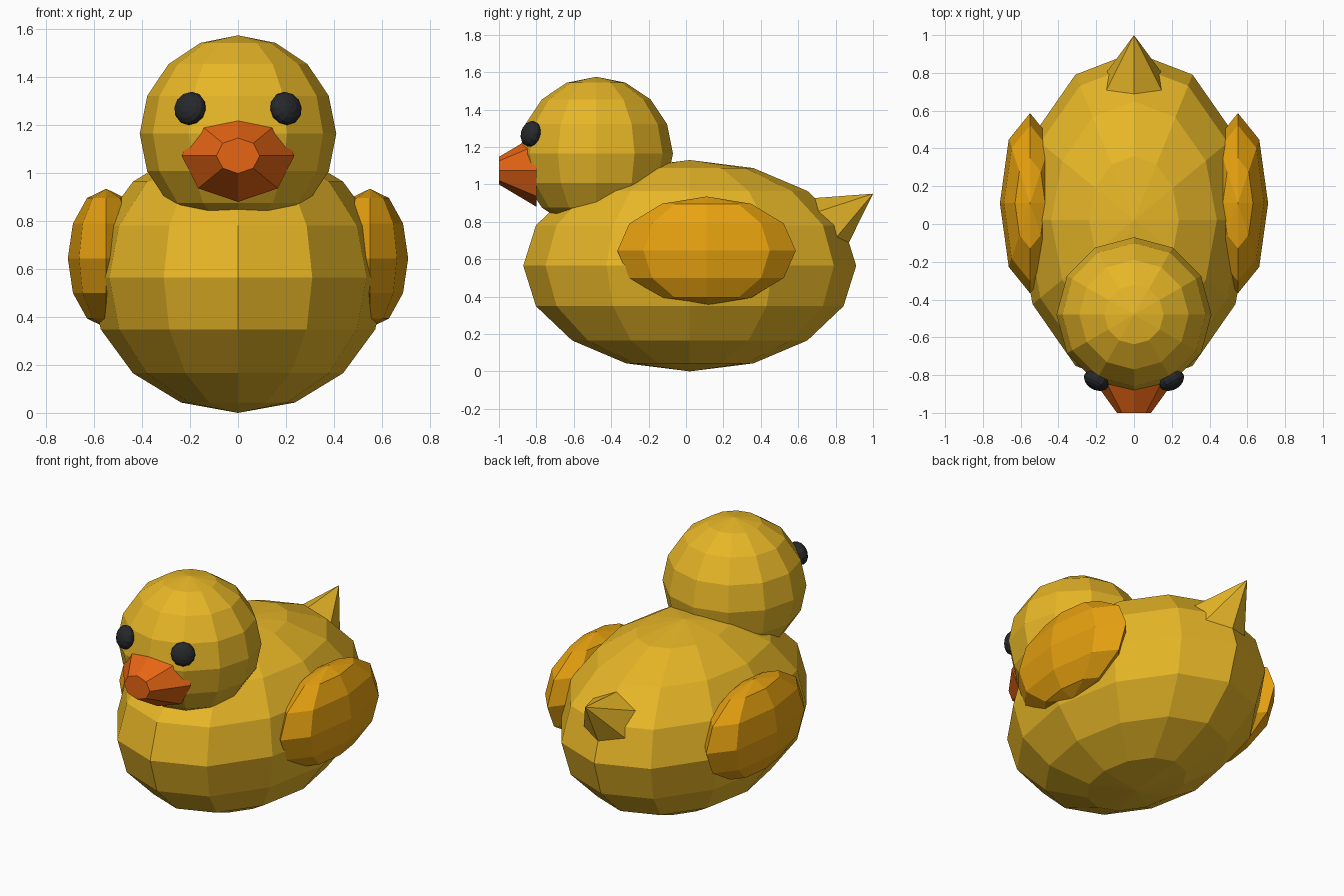
import bpy
import math
from mathutils import Vector

if "Cube" in bpy.data.objects:
    bpy.data.objects.remove(bpy.data.objects["Cube"])


def material(name, rgb):
    m = bpy.data.materials.new(name)
    m.diffuse_color = (*rgb, 1.0)
    m.use_nodes = True
    m.node_tree.nodes["Principled BSDF"].inputs["Base Color"].default_value = m.diffuse_color
    return m


YELLOW = material("duck_yellow", (0.80, 0.47, 0.02))
AMBER = material("wing_amber", (0.80, 0.36, 0.005))
ORANGE = material("beak_orange", (0.80, 0.13, 0.007))
BLACK = material("eye_black", (0.02, 0.021, 0.024))


def finish(name, mat, scale=(1, 1, 1), axis=None):
    """Name, colour, stretch and optionally aim local z along an axis."""
    ob = bpy.context.object
    ob.name = name
    ob.data.materials.append(mat)
    ob.scale = scale
    if axis is not None:
        ob.rotation_euler = Vector(axis).to_track_quat('Z', 'Y').to_euler()
    return ob


def ellipsoid(name, mat, loc, radii, segments, rings, axis=None):
    bpy.ops.mesh.primitive_uv_sphere_add(segments=segments, ring_count=rings,
                                         radius=1, location=loc)
    return finish(name, mat, radii, axis)


# Body and head
ellipsoid("body", YELLOW, (0, 0.02, 0.565), (0.62, 0.89, 0.565), 12, 8)
head_centre = Vector((0, -0.48, 1.165))
ellipsoid("head", YELLOW, head_centre, (0.41, 0.41, 0.41), 12, 8)

# Wings and eyes on both sides
for side, label in ((-1, "left"), (1, "right")):
    ellipsoid(label + "_wing", AMBER, (side * 0.55, 0.11, 0.645),
              (0.16, 0.477, 0.29), 8, 6)
    eye = Vector((side * 0.2, -0.83, 1.27))
    ellipsoid(label + "_eye", BLACK, eye, (0.071, 0.071, 0.046), 12, 8,
              axis=eye - head_centre)

# Beak: blunt eight-sided cone pointing forward
bpy.ops.mesh.primitive_cone_add(vertices=8, radius1=0.235, radius2=0.09,
                                depth=0.2, location=(0, -0.9, 1.073))
beak = finish("beak", ORANGE, (1, 0.82, 1))
beak.rotation_euler = (math.radians(90), 0, 0)

# Tail: six-sided cone, tip up and back
tip = Vector((0, 1.0, 0.95))
axis = Vector((0, 0.83, 0.56)).normalized()
bpy.ops.mesh.primitive_cone_add(vertices=6, radius1=0.2, radius2=0,
                                depth=0.35, location=tip - axis * 0.175)
finish("tail", YELLOW, axis=axis)
